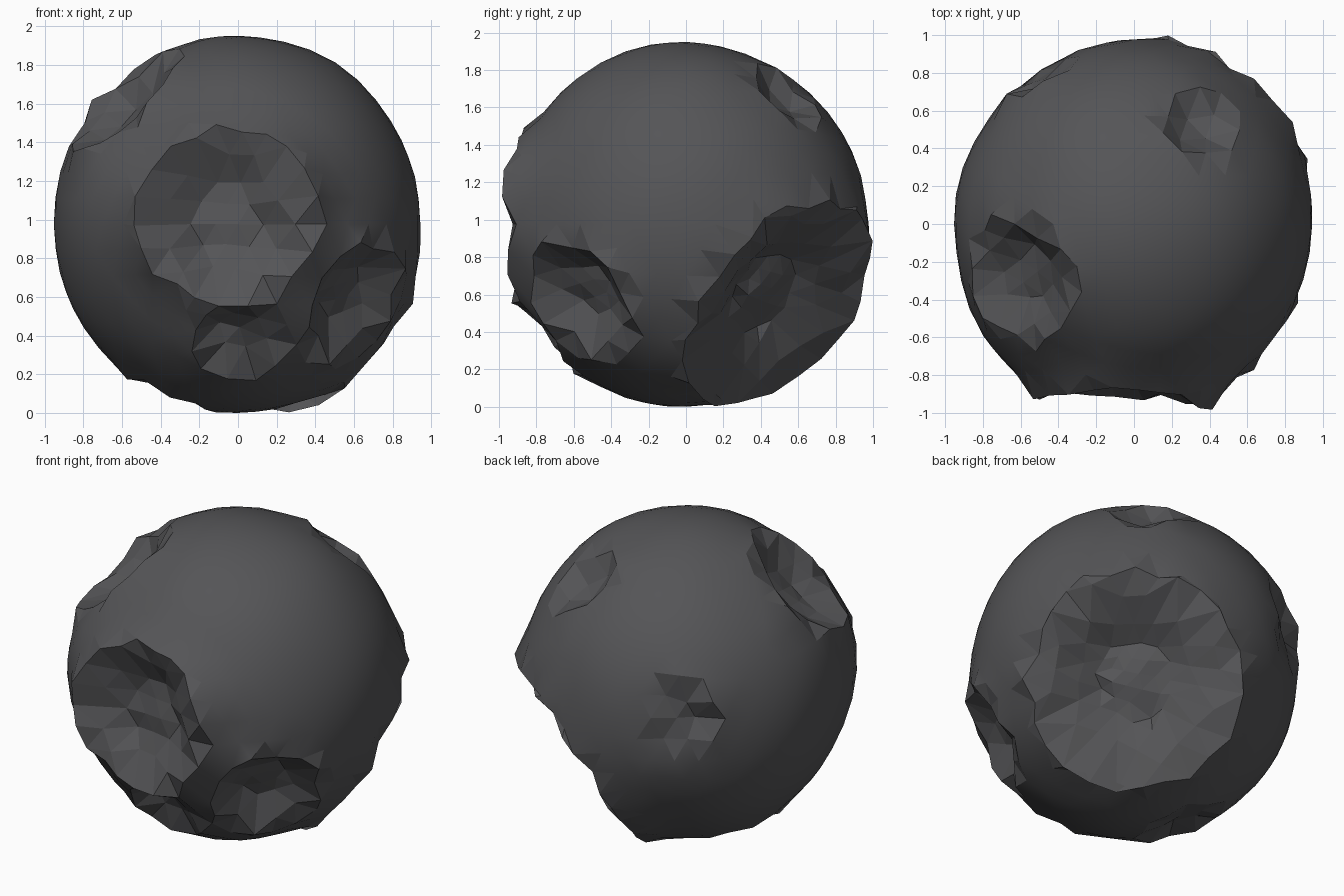
import bpy, bmesh, math, random
from mathutils import Vector, noise

random.seed(4)
cube = bpy.data.objects.get("Cube")
if cube:
    bpy.data.objects.remove(cube, do_unlink=True)

# dark stone material
stone = bpy.data.materials.new("dark_stone")
stone.use_nodes = True
colour = (0.09, 0.09, 0.095, 1)
stone.diffuse_color = colour
bsdf = stone.node_tree.nodes["Principled BSDF"]
bsdf.inputs["Base Color"].default_value = colour
bsdf.inputs["Roughness"].default_value = 0.9

# craters: direction from the centre, rim radius, depth, rim height
CRATERS = [
    ((-0.06, -0.95, 0.04), 0.44, 0.19, 0.065),   # front
    ((-0.62, -0.29, 0.64), 0.35, 0.15, 0.02),    # upper right
    ((0.36, 0.53, 0.71), 0.23, 0.09, 0.02),      # upper back
    ((0.61, -0.56, -0.39), 0.34, 0.15, 0.025),   # lower front left
    ((0.51, 0.60, -0.50), 0.62, 0.30, 0.04),     # large lower back
    ((0.0, -0.76, -0.60), 0.24, 0.10, 0.02),     # lower front
    ((-0.50, 0.78, 0.14), 0.22, 0.07, 0.02),     # back right
    ((-0.38, -0.02, -0.87), 0.24, 0.06, 0.01),   # underside
]
CRATERS = [(Vector(c[0]).normalized(),) + c[1:] for c in CRATERS]

# broad swellings of the body: direction, angular reach, height
BULGES = [
    ((-0.7, -0.7, 0.1), 0.7, 0.045),
    ((0.0, 0.77, -0.63), 0.4, 0.06),
    ((0.35, -1.0, 0.2), 0.4, 0.05),
]
RADII = Vector((0.95, 0.965, 0.975))


def profile(s, depth, lip):
    """Height of a crater at s, the fraction of its rim radius."""
    if s < 0.5:
        return -depth
    if s < 1:
        return -depth + (depth + lip) * (s - 0.5) / 0.5
    return lip * max(0, 1 - (s - 1) / 0.3)


def rim_fraction(d, axis, rim):
    """Angle from the crater axis as a fraction of the rim angle."""
    return d.angle(axis) / math.asin(rim / RADII.z)


def swelling(d):
    """Height of the uneven body above its plain ellipsoid."""
    total = 0.015 * noise.noise(d * 1.7)
    for axis, reach, height in BULGES:
        near = max(0, 1 - d.angle(Vector(axis)) / reach)
        total += height * near * near * (3 - 2 * near)
    return total


# rounded body
bm = bmesh.new()
bmesh.ops.create_icosphere(bm, subdivisions=4, radius=1)
for v in bm.verts:
    d = v.co.normalized()
    height = 0
    for axis, rim, depth, lip in CRATERS:
        s = rim_fraction(d, axis, rim)
        if s > 1.35:
            continue
        # gather nearby points onto the rim and the floor edge
        for ring, reach in ((1, 0.13), (0.5, 0.12)):
            if abs(s - ring) < reach:
                s = ring + random.uniform(-0.05, 0.05)
                side = (d - axis * d.dot(axis)).normalized()
                a = s * math.asin(rim / RADII.z)
                d = axis * math.cos(a) + side * math.sin(a)
                break
        h = profile(s, depth, lip)
        if s < 1.1:
            h += random.uniform(-0.02, 0.02)
        height = min(h, height) if min(h, height) < 0 else max(h, height)
    v.co = d * RADII + d * (swelling(d) + height)

# faceted craters on a smooth body
for f in bm.faces:
    d = f.calc_center_median().normalized()
    f.smooth = all(rim_fraction(d, c[0], c[1]) > 1.08 for c in CRATERS)

# stand on the ground
bmesh.ops.translate(bm, verts=bm.verts,
                    vec=(0, 0, -min(v.co.z for v in bm.verts)))
bmesh.ops.recalc_face_normals(bm, faces=bm.faces)

mesh = bpy.data.meshes.new("cratered_rock")
bm.to_mesh(mesh)
bm.free()
mesh.materials.append(stone)
rock = bpy.data.objects.new("cratered_rock", mesh)
bpy.context.collection.objects.link(rock)
